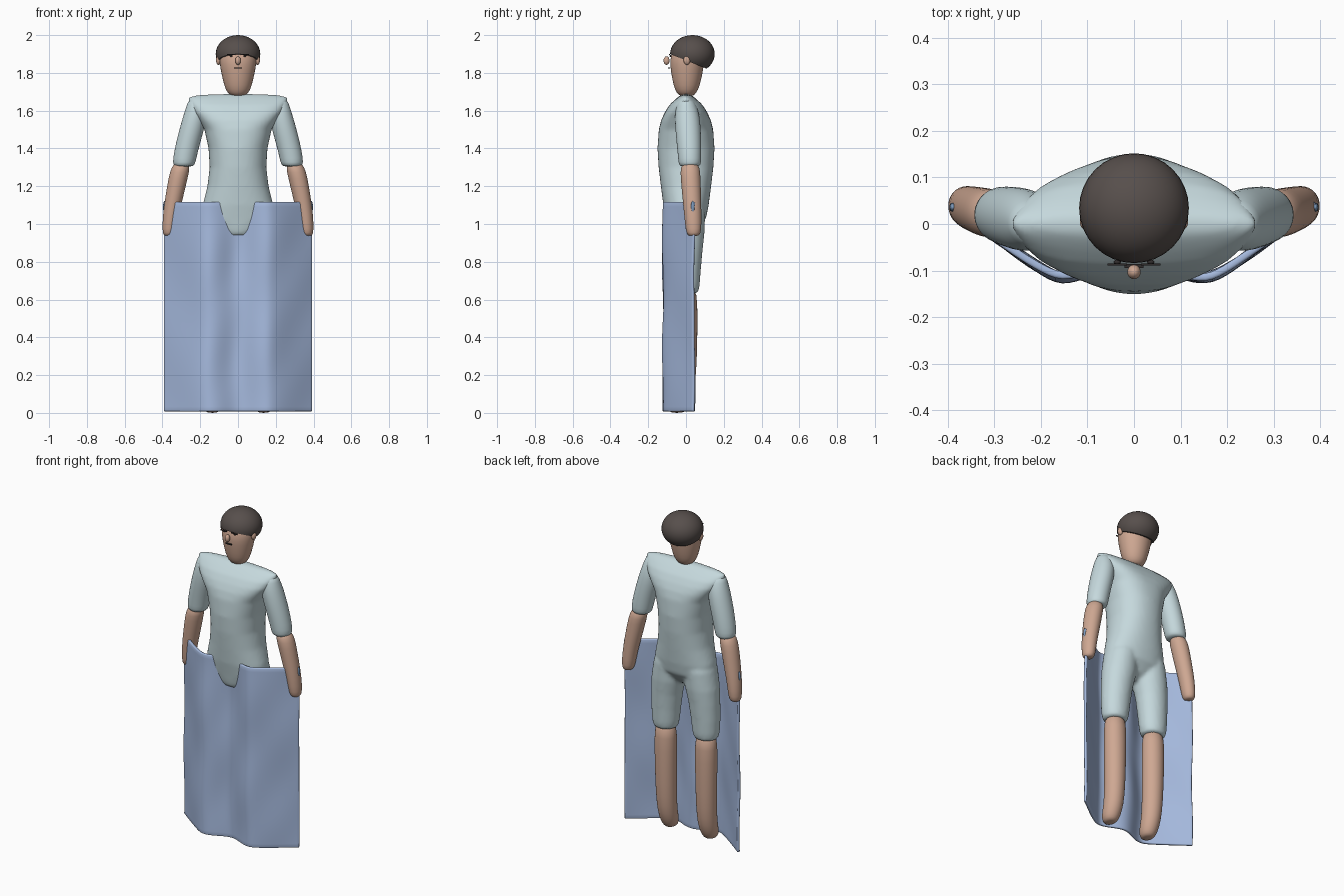
import bpy, bmesh, math
from mathutils import Matrix

if "Cube" in bpy.data.objects:
    bpy.data.objects.remove(bpy.data.objects["Cube"])


def material(name, rgb):
    m = bpy.data.materials.new(name)
    m.diffuse_color = (*rgb, 1)
    m.use_nodes = True
    m.node_tree.nodes["Principled BSDF"].inputs["Base Color"].default_value = m.diffuse_color
    return m


CLOTH = material("pale teal cloth", (0.56, 0.69, 0.72))
SKIN = material("skin", (0.62, 0.39, 0.29))
HAIR = material("dark brown hair", (0.095, 0.078, 0.072))
BLUE = material("blue blanket", (0.38, 0.49, 0.73))
DARK = material("dark features", (0.03, 0.025, 0.025))
STUD = material("wrist blue", (0.20, 0.32, 0.50))


def finish(bm, name, mat, subsurf=0):
    bmesh.ops.recalc_face_normals(bm, faces=bm.faces[:])
    me = bpy.data.meshes.new(name)
    bm.to_mesh(me)
    bm.free()
    me.materials.append(mat)
    for p in me.polygons:
        p.use_smooth = True
    ob = bpy.data.objects.new(name, me)
    bpy.context.collection.objects.link(ob)
    if subsurf:
        mod = ob.modifiers.new("smooth", 'SUBSURF')
        mod.levels = mod.render_levels = subsurf
    return ob


def loft(bm, rings, n=28):
    """Closed tube through horizontal rings (cx, cy, z, rx, ry[, squareness])."""
    loops = []
    for cx, cy, z, rx, ry, *sq in rings:
        e = 2 / (sq[0] if sq else 2)
        loop = []
        for i in range(n):
            a = 2 * math.pi * i / n
            c, s = math.cos(a), math.sin(a)
            loop.append(bm.verts.new((cx + rx * math.copysign(abs(c) ** e, c),
                                      cy + ry * math.copysign(abs(s) ** e, s), z)))
        loops.append(loop)
    for a, b in zip(loops, loops[1:]):
        for i in range(n):
            j = (i + 1) % n
            bm.faces.new((a[i], a[j], b[j], b[i]))
    bm.faces.new(loops[0])
    bm.faces.new(loops[-1])


def flip(rings, s):
    return [(cx * s, *rest) for cx, *rest in rings]


def ellipsoid(name, loc, size, mat, seg=20):
    bm = bmesh.new()
    bmesh.ops.create_uvsphere(bm, u_segments=seg, v_segments=seg // 2, radius=1,
                              matrix=Matrix.Translation(loc) @ Matrix.Diagonal((*size, 1)))
    return finish(bm, name, mat)


# Torso and shorts merged into one soft surface
torso = [(0, -.03, .94, .07, .056), (0, -.015, .97, .13, .08), (0, 0, 1.03, .19, .106, 2.2),
         (0, 0, 1.1, .187, .12, 2.2), (0, 0, 1.2, .162, .133, 2.2), (0, 0, 1.3, .15, .145, 2.2),
         (0, 0, 1.4, .156, .151, 2.2), (0, 0, 1.5, .178, .144, 2.4), (0, 0, 1.55, .206, .131, 2.8),
         (0, 0, 1.59, .234, .113, 3), (0, 0, 1.63, .256, .088, 2.8), (0, 0, 1.657, .264, .06, 2.5),
         (0, 0, 1.674, .26, .04), (0, 0, 1.684, .2, .025), (0, 0, 1.688, .1, .012)]
short_leg = [(.138, 0, .632, .055, .05), (.138, 0, .642, .072, .067),
             (.137, 0, .68, .08, .073), (.134, 0, .76, .086, .079),
             (.126, .002, .86, .092, .086), (.113, .003, .95, .1, .095),
             (.1, .002, 1.06, .094, .1), (.09, 0, 1.12, .08, .09)]
bm = bmesh.new()
loft(bm, torso, n=48)
for s in (-1, 1):
    loft(bm, flip(short_leg, s))
clothes = finish(bm, "shirt_and_shorts", CLOTH)
mod = clothes.modifiers.new("merge", 'REMESH')
mod.mode = 'VOXEL'
mod.voxel_size = 0.01
mod.use_smooth_shade = True
mod = clothes.modifiers.new("soften", 'SMOOTH')
mod.factor = 0.5
mod.iterations = 8

# Sleeves, forearms, shins and wrist studs on both sides
sleeve = [(.287, .02, 1.303, .04, .042), (.286, .02, 1.312, .057, .058),
          (.284, .02, 1.34, .062, .061), (.267, .016, 1.42, .064, .065),
          (.245, .011, 1.5, .066, .068), (.226, .006, 1.58, .062, .066),
          (.218, .002, 1.63, .053, .052), (.215, 0, 1.665, .045, .036)]
forearm = [(.366, .04, .936, .016, .018), (.366, .04, .942, .029, .032),
           (.364, .04, .965, .037, .042), (.356, .036, 1.05, .042, .046),
           (.336, .03, 1.15, .048, .05), (.316, .024, 1.25, .051, .053),
           (.303, .022, 1.3, .05, .052), (.298, .02, 1.33, .03, .03)]
shin = [(.136, -.048, 0, .022, .028), (.136, -.046, .01, .04, .045),
        (.136, -.036, .045, .052, .056), (.136, -.016, .1, .055, .057),
        (.137, -.004, .2, .059, .059), (.138, 0, .4, .063, .061),
        (.138, 0, .6, .066, .062), (.138, 0, .66, .055, .05)]
for s, side in ((-1, "left"), (1, "right")):
    for rings, part, mat in ((sleeve, "sleeve", CLOTH), (forearm, "forearm", SKIN),
                             (shin, "shin", SKIN)):
        bm = bmesh.new()
        loft(bm, flip(rings, s), n=24)
        finish(bm, f"{side}_{part}", mat, 1)
    ellipsoid(f"{side}_wrist_stud", (s * .389, .036, 1.09), (.008, .01, .032), STUD, 12)
    ellipsoid(f"{side}_ear", (s * .104, .005, 1.868), (.013, .018, .026), SKIN, 14)

# Head
face = [(0, .003, 1.676, .025, .025), (0, .003, 1.684, .046, .044),
        (0, .003, 1.71, .066, .062), (0, .004, 1.76, .08, .076),
        (0, .005, 1.82, .093, .087), (0, .006, 1.87, .1, .092),
        (0, .015, 1.92, .095, .085), (0, .02, 1.96, .06, .055)]
bm = bmesh.new()
loft(bm, face, n=28)
finish(bm, "face", SKIN, 1)
ellipsoid("nose", (0, -.103, 1.865), (.015, .016, .023), SKIN, 14)

# Hair cap, cut off along a plane sloping down to the nape
bm = bmesh.new()
bmesh.ops.create_uvsphere(
    bm, u_segments=32, v_segments=20, radius=1,
    matrix=Matrix.Translation((0, .034, 1.9)) @ Matrix.Diagonal((.118, .118, .1, 1)))
bmesh.ops.bisect_plane(bm, geom=bm.verts[:] + bm.edges[:] + bm.faces[:],
                       plane_co=(0, -.085, 1.9), plane_no=(0, .4, 1), clear_inner=True)
bmesh.ops.holes_fill(bm, edges=[e for e in bm.edges if e.is_boundary])
hair = finish(bm, "hair", HAIR)
bpy.context.view_layer.objects.active = hair
hair.select_set(True)
bpy.ops.object.shade_smooth_by_angle(angle=math.radians(50))


# Brows, eyes and mouth as thin bars
def bar(name, loc, size):
    bm = bmesh.new()
    bmesh.ops.create_cube(bm, size=1,
                          matrix=Matrix.Translation(loc) @ Matrix.Diagonal((*size, 1)))
    finish(bm, name, DARK).data.shade_flat()


for s, side in ((-1, "left"), (1, "right")):
    bar(f"{side}_brow", (s * .036, -.087, 1.897), (.042, .005, .006))
    ellipsoid(f"{side}_eye", (s * .036, -.082, 1.89), (.008, .005, .005), DARK, 12)
bar("mouth", (0, -.09, 1.825), (.04, .009, .006))


# Blanket draped over both legs, wrapping back at the sides
def drape(x, z):
    a = abs(x)
    if a < .15:
        y = -.07 - .0225 * (1 - math.cos(math.pi * a / .15))
    else:
        t = (a - .15) / .242
        y = -.115 + .158 * (math.hypot(t, .15) - .15) / (math.hypot(1, .15) - .15)
    return y + .003 * math.sin(14 * x + 9 * z) + .002 * math.sin(23 * x - 13 * z)


NX, NZ = 56, 44
bm = bmesh.new()
grid = []
for i in range(NX + 1):
    x = -.39 + .78 * i / NX
    grid.append([])
    for k in range(NZ + 1):
        z = .008 + 1.108 * k / NZ
        grid[-1].append(bm.verts.new((x, drape(x, z), z)))
for i in range(NX):
    for k in range(NZ):
        bm.faces.new((grid[i][k], grid[i + 1][k], grid[i + 1][k + 1], grid[i][k + 1]))
blanket = finish(bm, "blanket", BLUE)
mod = blanket.modifiers.new("thickness", 'SOLIDIFY')
mod.thickness = 0.016
mod.offset = 0
mod = blanket.modifiers.new("soft_edge", 'BEVEL')
mod.width = 0.005
mod.segments = 2
mod.limit_method = 'ANGLE'
mod.angle_limit = math.radians(50)
